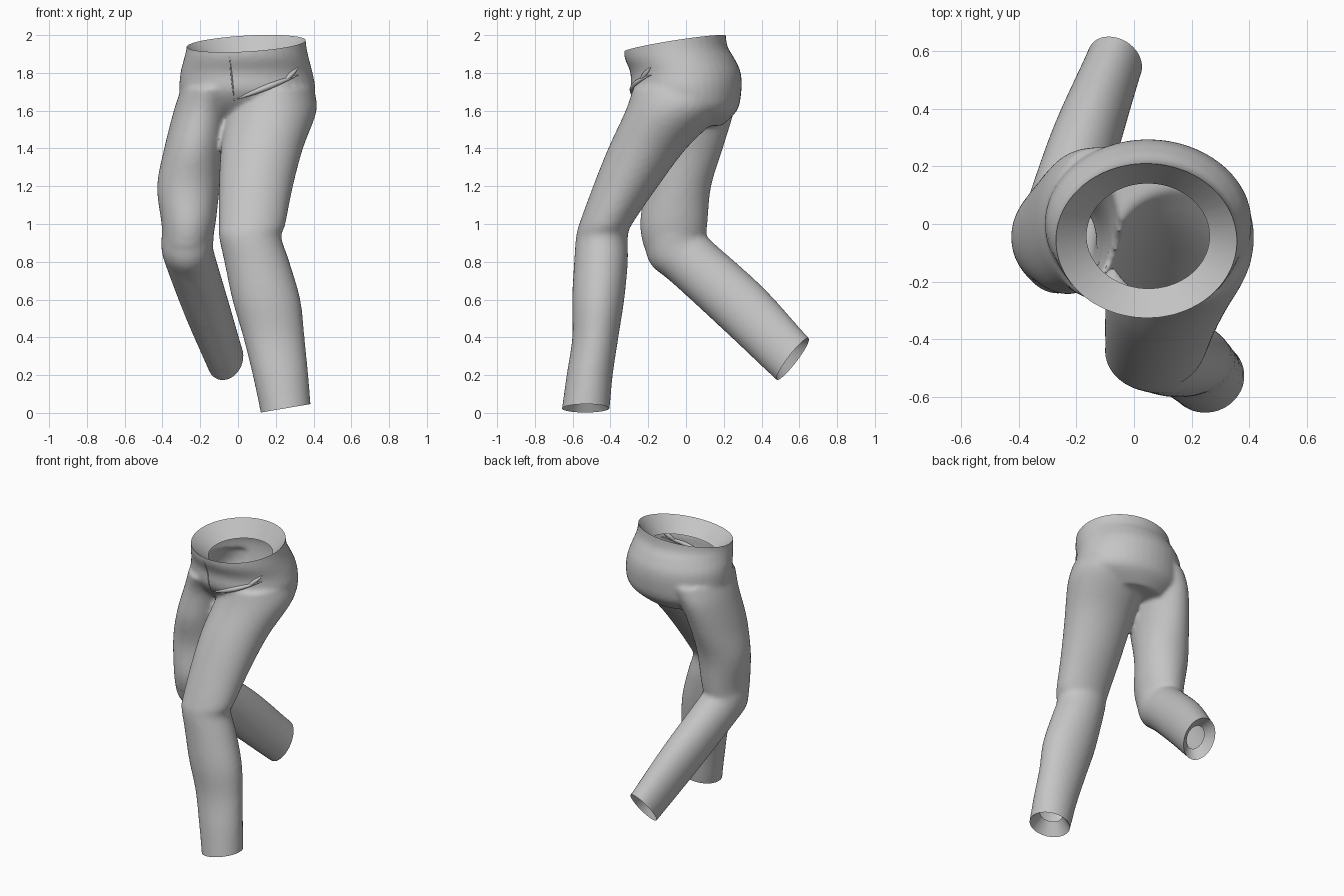
import bpy, bmesh, math
from mathutils import Vector, Matrix
from mathutils.bvhtree import BVHTree

default_cube = bpy.data.objects.get("Cube")
if default_cube:
    bpy.data.objects.remove(default_cube)

SIDES = 40
STEPS = 5

cloth = bpy.data.materials.new("grey cloth")
cloth.use_nodes = True
grey = (0.56, 0.56, 0.56, 1)
cloth.diffuse_color = grey
cloth.node_tree.nodes["Principled BSDF"].inputs["Base Color"].default_value = grey


def spline(rows):
    """Catmull-Rom interpolation through the cross-section rows."""
    rows = [Vector(row) for row in rows]
    result = []
    for i in range(len(rows) - 1):
        b, c = rows[i], rows[i + 1]
        a = rows[max(i - 1, 0)]
        d = rows[min(i + 2, len(rows) - 1)]
        for step in range(STEPS):
            t = step / STEPS
            result.append(b + (c - a) * (t / 2)
                          + (a * 2 - b * 5 + c * 4 - d) * (t * t / 2)
                          + (b * 3 - a - c * 3 + d) * (t ** 3 / 2))
    return result + [rows[-1]]


def add_tube(bm, rows):
    """Closed loft; a row is centre x, y, z, half width, half depth, tilt in degrees."""
    rings = []
    for x, y, z, half_width, half_depth, tilt in spline(rows):
        turn = Matrix.Rotation(math.radians(tilt), 3, 'X')
        ring = []
        for k in range(SIDES):
            angle = math.tau * k / SIDES
            offset = Vector((half_width * math.cos(angle), half_depth * math.sin(angle), 0))
            ring.append(bm.verts.new(Vector((x, y, z)) + turn @ offset))
        rings.append(ring)
    for upper, lower in zip(rings, rings[1:]):
        for k in range(SIDES):
            n = (k + 1) % SIDES
            bm.faces.new((upper[k], lower[k], lower[n], upper[n]))
    bm.faces.new(rings[0])
    bm.faces.new(rings[-1][::-1])


def open_end(bm, point, normal, scale, depth):
    """Cut an end open and turn its hem inward."""
    point, normal = Vector(point), Vector(normal).normalized()
    geometry = bm.verts[:] + bm.edges[:] + bm.faces[:]
    bmesh.ops.bisect_plane(bm, geom=geometry, dist=0.0001, plane_co=point,
                           plane_no=normal, clear_outer=True)
    rim = [e for e in bm.edges if e.is_boundary
           and all(abs((v.co - point).dot(normal)) < 0.001 for v in e.verts)]
    hem = bmesh.ops.extrude_edge_only(bm, edges=rim)["geom"]
    verts = [g for g in hem if isinstance(g, bmesh.types.BMVert)]
    centre = sum((v.co for v in verts), Vector()) / len(verts)
    for v in verts:
        v.co = centre + (v.co - centre) * scale - normal * depth


def add_object(name, mesh):
    obj = bpy.data.objects.new(name, mesh)
    bpy.context.collection.objects.link(obj)
    return obj


# Cross-sections of hips and legs
hips = [
    (.04, -.06, 2.1, .31, .265, 0),
    (.045, -.055, 1.95, .316, .272, 0),
    (.045, -.035, 1.88, .33, .29, 0),
    (.045, -.002, 1.8, .35, .292, 0),
    (.05, .003, 1.7, .36, .29, 0),
    (.045, .03, 1.6, .33, .24, 0),
    (.03, .05, 1.52, .2, .14, 0),
]
left_leg = [
    (.2, -.02, 1.72, .2, .26, 0),
    (.18, -.06, 1.6, .236, .26, 0),
    (.127, -.205, 1.4, .217, .207, 0),
    (.095, -.32, 1.2, .196, .172, 0),
    (.075, -.425, 1, .176, .14, 0),
    (.065, -.445, .93, .165, .137, 0),
    (.1, -.45, .8, .172, .142, 0),
    (.15, -.465, .6, .18, .138, 0),
    (.19, -.48, .4, .162, .122, 0),
    (.225, -.51, .2, .147, .122, 0),
    (.25, -.53, .03, .136, .126, 0),
    (.27, -.55, -.1, .132, .126, 0),
]
right_thigh = [
    (-.12, 0, 1.72, .18, .27, 0),
    (-.185, .01, 1.6, .155, .245, 0),
    (-.233, -.025, 1.4, .158, .22, 0),
    (-.262, -.045, 1.2, .166, .178, 0),
    (-.262, -.065, 1, .143, .178, 0),
    (-.27, -.06, .9, .13, .165, 8),
]
right_shin = [
    (-.265, -.065, .95, .138, .16, 10),
    (-.268, -.045, .87, .137, .165, 28),
    (-.25, .03, .8, .134, .152, 45),
    (-.165, .305, .55, .122, .154, 48),
    (-.068, .565, .285, .102, .14, 51),
    (-.02, .69, .175, .1, .138, 51),
]

# Fuse the volumes into one smooth body
body = bmesh.new()
for section in (hips, left_leg, right_thigh, right_shin):
    add_tube(body, section)
volume_mesh = bpy.data.meshes.new("trouser_volume")
body.to_mesh(volume_mesh)
body.free()
volume = add_object("trouser_volume", volume_mesh)
remesh = volume.modifiers.new("fuse", 'REMESH')
remesh.mode = 'VOXEL'
remesh.voxel_size = 0.013
soften = volume.modifiers.new("soften", 'SMOOTH')
soften.factor = 0.5
soften.iterations = 8
graph = bpy.context.evaluated_depsgraph_get()
mesh = bpy.data.meshes.new_from_object(volume.evaluated_get(graph))
bpy.data.objects.remove(volume)

# Open waist and cuffs with turned-in hems
shell = bmesh.new()
shell.from_mesh(mesh)
open_end(shell, (0, 0, 1.962), (-.056, -.157, 1), .68, .1)
open_end(shell, (.25, -.53, .024), (.17, 0, -1), .55, .08)
open_end(shell, (-.068, .565, .285), (.25, .78, -.6), .55, .08)
surface = BVHTree.FromBMesh(shell)
shell.to_mesh(mesh)
shell.free()
mesh.name = "trousers"
mesh.materials.clear()
mesh.materials.append(cloth)
trousers = add_object("trousers", mesh)
bpy.ops.object.select_all(action='DESELECT')
trousers.select_set(True)
bpy.context.view_layer.objects.active = trousers
bpy.ops.object.shade_smooth_by_angle(angle=math.radians(45))


def add_fold(name, path, thickness):
    """Tapered ridge of cloth laid on the front surface."""
    curve = bpy.data.curves.new(name, 'CURVE')
    curve.dimensions = '3D'
    curve.bevel_depth = thickness
    curve.bevel_resolution = 2
    line = curve.splines.new('POLY')
    count = 16
    line.points.add(count - 1)
    start, end = Vector(path[0]), Vector(path[1])
    for i, point in enumerate(line.points):
        t = i / (count - 1)
        x, z = start.lerp(end, t)
        hit = surface.ray_cast(Vector((x, -2, z)), Vector((0, 1, 0)))[0]
        point.co = (x, hit.y if hit else -.25, z, 1)
        point.radius = 0.15 + math.sin(math.pi * t)
    curve.materials.append(cloth)
    add_object(name, curve)


# Front seam and hip folds
add_fold("fly_seam", ((-.045, 1.89), (-.02, 1.65)), .004)
add_fold("left_hip_fold", ((-.01, 1.66), (.32, 1.79)), .014)
add_fold("left_pocket_fold", ((.24, 1.75), (.32, 1.83)), .012)
